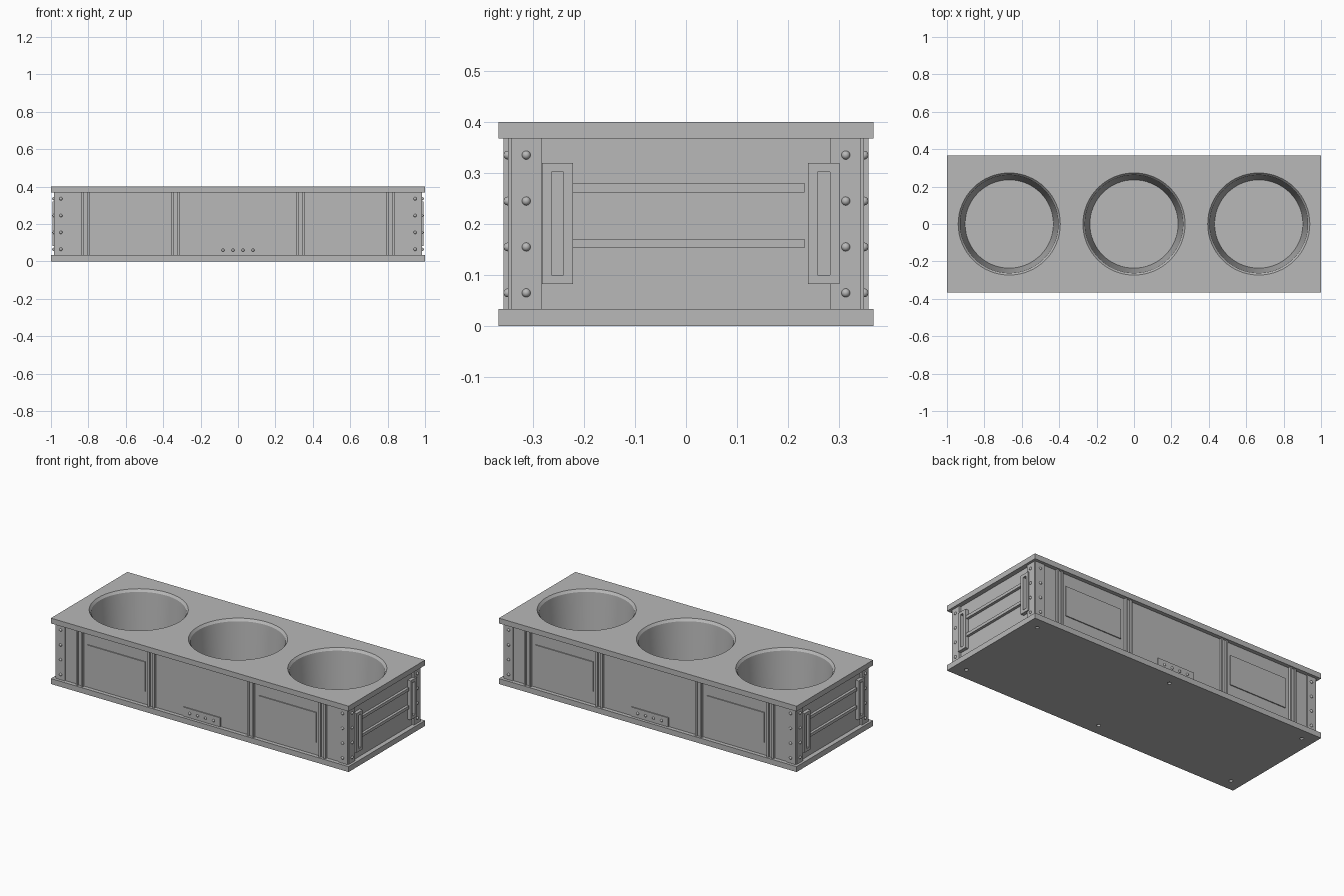
import bpy, bmesh, math
from mathutils import Matrix

cube = bpy.data.objects.get("Cube")
if cube:
    bpy.data.objects.remove(cube, do_unlink=True)

GREY = (0.48, 0.48, 0.48, 1)
grey = bpy.data.materials.new("plain grey")
grey.use_nodes = True
grey.diffuse_color = GREY
grey.node_tree.nodes["Principled BSDF"].inputs["Base Color"].default_value = GREY

LOW, HIGH = 0.033, 0.368          # wall zone between the two plates
WALL_X, WALL_Y = 0.972, 0.343


def finish(name, bm):
    mesh = bpy.data.meshes.new(name)
    bm.to_mesh(mesh)
    bm.free()
    mesh.materials.append(grey)
    ob = bpy.data.objects.new(name, mesh)
    bpy.context.collection.objects.link(ob)
    return ob


def add_box(bm, x, y, z):
    """Box from (min, max) pairs."""
    size = [abs(b - a) for a, b in (x, y, z)]
    mid = [(a + b) / 2 for a, b in (x, y, z)]
    bmesh.ops.create_cube(bm, size=1, matrix=Matrix.Translation(mid) @ Matrix.Diagonal((*size, 1)))


def add_dome(bm, pos, r):
    bmesh.ops.create_uvsphere(bm, u_segments=16, v_segments=10, radius=r, matrix=Matrix.Translation(pos))


def turn_copy(bm):
    """Repeat everything half a turn about z."""
    new = bmesh.ops.duplicate(bm, geom=bm.verts[:] + bm.edges[:] + bm.faces[:])["geom"]
    verts = [v for v in new if isinstance(v, bmesh.types.BMVert)]
    bmesh.ops.rotate(bm, verts=verts, cent=(0, 0, 0), matrix=Matrix.Rotation(math.pi, 3, 'Z'))


def activate(ob):
    bpy.ops.object.select_all(action='DESELECT')
    ob.select_set(True)
    bpy.context.view_layer.objects.active = ob


def smooth(ob):
    activate(ob)
    bpy.ops.object.shade_smooth_by_angle(angle=math.radians(25))


def cut(ob, cutter):
    activate(ob)
    mod = ob.modifiers.new("cut", 'BOOLEAN')
    mod.operation, mod.solver, mod.object = 'DIFFERENCE', 'EXACT', cutter
    bpy.ops.object.modifier_apply(modifier=mod.name)


# Main slabs
def slab(name, hx, hy, z):
    bm = bmesh.new()
    add_box(bm, (-hx, hx), (-hy, hy), z)
    return finish(name, bm)


bottom_plate = slab("bottom_plate", 1, 0.367, (0, LOW))
body = slab("body", WALL_X, WALL_Y, (LOW, HIGH))
top_plate = slab("top_plate", 1, 0.367, (HIGH, 0.4))

# Round tapered wells with a chamfered lip and a stepped floor
profile = [(0, 0.42), (0.273, 0.42), (0.273, 0.4), (0.262, 0.386),
           (0.236, 0.05), (0.177, 0.05), (0.177, 0.043), (0, 0.043)]
bm = bmesh.new()
for cx in (-0.667, 0, 0.667):
    verts = [bm.verts.new((cx + r, 0, z)) for r, z in profile]
    edges = [bm.edges.new(pair) for pair in zip(verts, verts[1:])]
    bmesh.ops.spin(bm, geom=verts + edges, cent=(cx, 0, 0), axis=(0, 0, 1),
                   angle=math.tau, steps=64, use_merge=True)
bmesh.ops.remove_doubles(bm, verts=bm.verts, dist=0.0001)
bmesh.ops.recalc_face_normals(bm, faces=bm.faces)
well_cutter = finish("well_cutter", bm)

# Shallow screw holes in the underside
bm = bmesh.new()
for x in (-0.925, 0, 0.925):
    for y in (-0.295, 0.295):
        bmesh.ops.create_cone(bm, cap_ends=True, segments=20, radius1=0.013, radius2=0.009,
                              depth=0.02, matrix=Matrix.Translation((x, y, 0)))
hole_cutter = finish("hole_cutter", bm)

cut(body, well_cutter)
cut(top_plate, well_cutter)
cut(bottom_plate, hole_cutter)
for cutter in (well_cutter, hole_cutter):
    bpy.data.objects.remove(cutter, do_unlink=True)
for ob in (body, top_plate, bottom_plate):
    smooth(ob)

# Corner brackets with a facing strip on the long sides
bm = bmesh.new()
for sx in (-1, 1):
    for sy in (-1, 1):
        add_box(bm, (sx * 0.919, sx * 0.985), (sy * 0.283, sy * WALL_Y), (LOW, HIGH))
        add_box(bm, (sx * 0.919, sx * 0.98), (sy * 0.34, sy * 0.349), (LOW, HIGH))
finish("corner_brackets", bm)

# Rivets on both faces of each corner
bm = bmesh.new()
for sx in (-1, 1):
    for sy in (-1, 1):
        for i in range(4):
            z = 0.065 + 0.09 * i
            add_dome(bm, (sx * 0.947, sy * 0.349, z), 0.0085)
            add_dome(bm, (sx * 0.985, sy * 0.313, z), 0.0085)
smooth(finish("corner_rivets", bm))

# Channel ribs on the long sides
bm = bmesh.new()
for x in (-0.815, -0.334, 0.334, 0.815):
    add_box(bm, (x - 0.022, x + 0.022), (-0.349, -WALL_Y), (LOW, HIGH))
    for s in (-1, 1):
        add_box(bm, (x + s * 0.011, x + s * 0.022), (-0.358, -WALL_Y), (LOW, HIGH))
turn_copy(bm)
finish("channel_ribs", bm)

# Thin raised panels in the outer bays
bm = bmesh.new()
for s in (-1, 1):
    add_box(bm, (s * 0.382, s * 0.768), (-0.349, -WALL_Y), (0.11, 0.292))
turn_copy(bm)
finish("bay_panels", bm)

# Small riveted plate at the foot of each long side
bm = bmesh.new()
add_box(bm, (-0.125, 0.125), (-0.349, -WALL_Y), (LOW, 0.088))
turn_copy(bm)
finish("foot_plates", bm)
bm = bmesh.new()
for i in range(4):
    add_dome(bm, (-0.08 + 0.0533 * i, -0.349, 0.06), 0.008)
turn_copy(bm)
smooth(finish("foot_rivets", bm))

# Slotted handle frames on the ends
bm = bmesh.new()
depth = (WALL_X, 0.993)
for y in (-0.252, 0.27):
    for s in (-1, 1):
        add_box(bm, depth, (y + s * 0.012, y + s * 0.0305), (0.082, 0.32))
    for z in ((0.082, 0.1), (0.302, 0.32)):
        add_box(bm, depth, (y - 0.012, y + 0.012), z)
turn_copy(bm)
finish("handle_frames", bm)

# Horizontal rails between the handle frames
bm = bmesh.new()
for z in (0.162, 0.271):
    add_box(bm, (WALL_X, 0.988), (-0.222, 0.232), (z - 0.009, z + 0.009))
turn_copy(bm)
finish("end_rails", bm)
